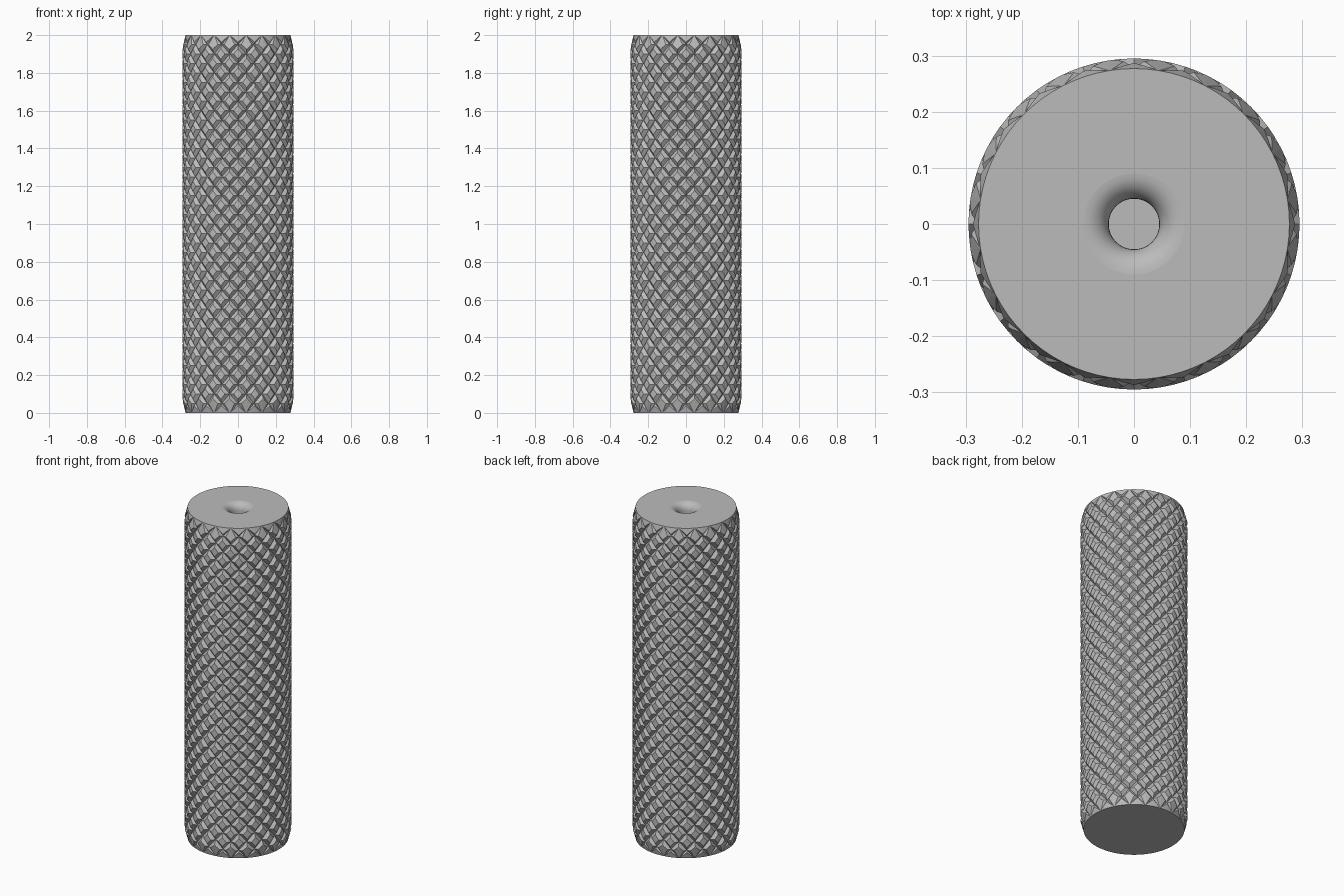
import bpy, bmesh
from math import pi, sin, cos

cube = bpy.data.objects.get("Cube")
if cube:
    bpy.data.objects.remove(cube, do_unlink=True)

HEIGHT = 2.0
OUTER, VALLEY, TIP = 0.295, 0.278, 0.315   # turned surface, knurl valleys, untrimmed tips
AROUND, ROWS = 20, 20                      # knurl diamonds around and along the grip
HOLE, FILLET, FLOOR = 0.045, 0.045, 1.0

metal = bpy.data.materials.new("matte grey")
metal.use_nodes = True
grey = (0.5, 0.5, 0.5, 1)
metal.diffuse_color = grey
metal.node_tree.nodes["Principled BSDF"].inputs["Base Color"].default_value = grey


def finish(bm, name):
    bmesh.ops.recalc_face_normals(bm, faces=bm.faces)
    mesh = bpy.data.meshes.new(name)
    bm.to_mesh(mesh)
    bm.free()
    mesh.materials.append(metal)
    obj = bpy.data.objects.new(name, mesh)
    bpy.context.scene.collection.objects.link(obj)
    return obj


def knurl_core():
    """Rings of alternating tips and valleys, forming crossed pyramids."""
    bm = bmesh.new()
    n, step = AROUND * 2, HEIGHT / ROWS / 2
    rings = []
    for j in range(-1, ROWS * 2 + 2):
        ring = []
        for i in range(n):
            r = TIP if (i + j) % 2 == 0 else VALLEY
            a = 2 * pi * i / n
            ring.append(bm.verts.new((r * cos(a), r * sin(a), j * step)))
        rings.append(ring)
    for j, (low, high) in enumerate(zip(rings, rings[1:]), start=-1):
        for i in range(n):
            k = (i + 1) % n
            a, b, c, d = low[i], low[k], high[k], high[i]
            # the fold of each cell always joins its two valley points
            if (i + j) % 2 == 0:
                bm.faces.new((a, b, d))
                bm.faces.new((b, c, d))
            else:
                bm.faces.new((a, b, c))
                bm.faces.new((a, c, d))
    bm.faces.new(rings[0][::-1])
    bm.faces.new(rings[-1])
    return finish(bm, "knurled_grip")


def turned_envelope():
    """Chamfered cylinder with a rounded socket mouth in its top."""
    end, chamfer = 0.277, 0.067
    profile = [(0, 0), (end, 0), (OUTER, chamfer), (OUTER, HEIGHT - chamfer), (end, HEIGHT)]
    for s in range(9):
        a = pi / 2 * s / 8
        profile.append((HOLE + FILLET * (1 - sin(a)), HEIGHT - FILLET * (1 - cos(a))))
    profile += [(HOLE, FLOOR), (0, FLOOR)]
    bm = bmesh.new()
    verts = [bm.verts.new((r, 0, z)) for r, z in profile]
    edges = [bm.edges.new(pair) for pair in zip(verts, verts[1:])]
    bmesh.ops.spin(bm, geom=verts + edges, cent=(0, 0, 0), axis=(0, 0, 1),
                   angle=2 * pi, steps=AROUND * 4)
    bmesh.ops.remove_doubles(bm, verts=bm.verts, dist=1e-5)
    # smooth only the socket wall and its rounded mouth
    for f in bm.faces:
        c = f.calc_center_median()
        f.smooth = HOLE * 0.9 < c.xy.length < HOLE + FILLET and c.z > FLOOR + 0.01
    return finish(bm, "turning_cutter")


# Trim the pyramids to the turned shape
grip = knurl_core()
cutter = turned_envelope()
cutter.hide_render = True
trim = grip.modifiers.new("trim", 'BOOLEAN')
trim.operation = 'INTERSECT'
trim.solver = 'EXACT'
trim.object = cutter
bpy.context.view_layer.objects.active = grip
bpy.ops.object.modifier_apply(modifier=trim.name)
bpy.data.objects.remove(cutter, do_unlink=True)
